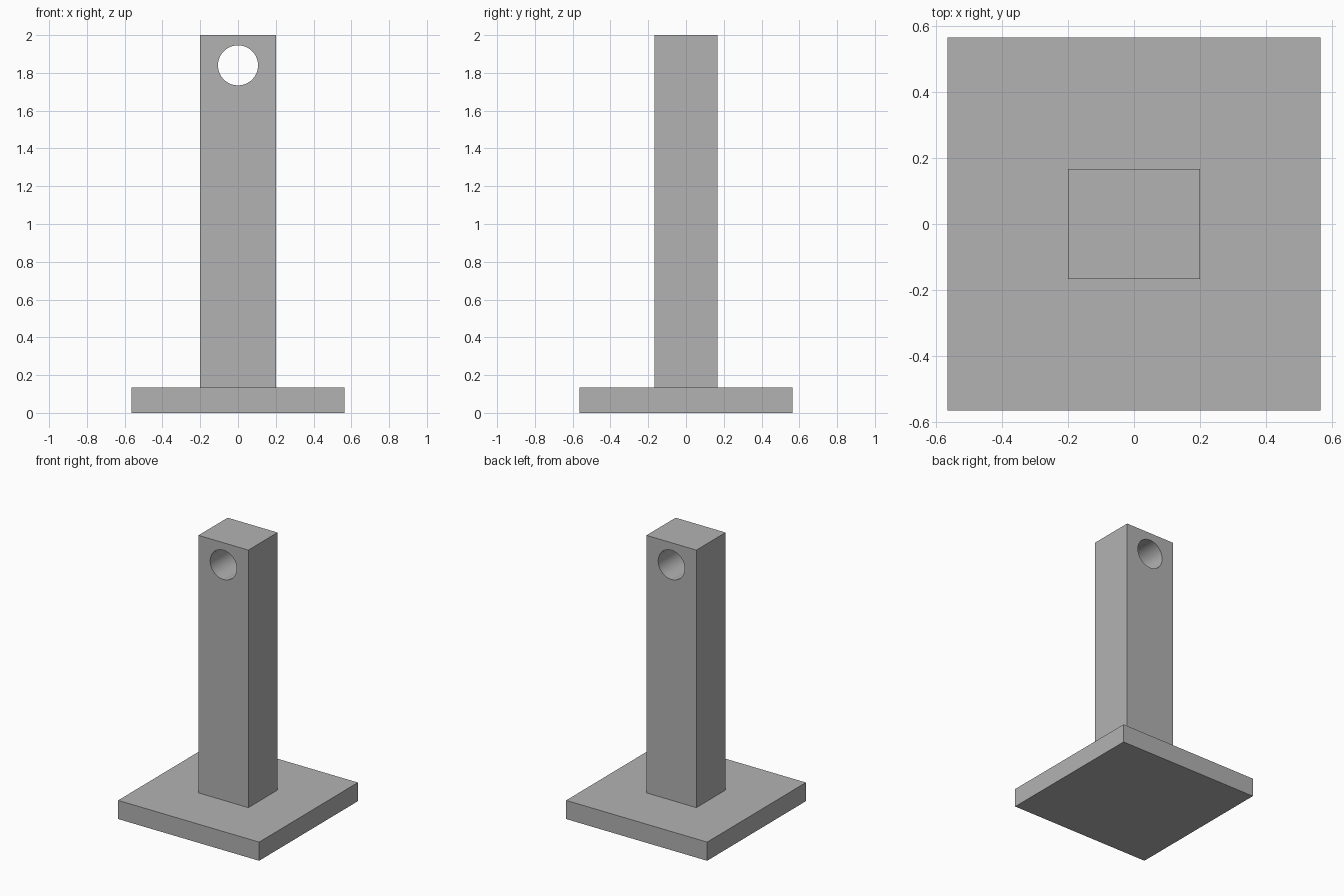
import bpy
import math

cube = bpy.data.objects.get("Cube")
if cube:
    bpy.data.objects.remove(cube, do_unlink=True)

BASE_HEIGHT = 0.135
TOP = 2.0

# Single plain grey
grey = bpy.data.materials.new("plain_grey")
grey.use_nodes = True
colour = (0.448, 0.448, 0.448, 1)
grey.diffuse_color = colour
grey.node_tree.nodes["Principled BSDF"].inputs["Base Color"].default_value = colour


def box(name, width, depth, bottom, top):
    bpy.ops.mesh.primitive_cube_add(size=1, location=(0, 0, (bottom + top) / 2))
    obj = bpy.context.object
    obj.name = name
    obj.scale = (width, depth, top - bottom)
    bpy.ops.object.transform_apply(location=False, rotation=False, scale=True)
    obj.data.materials.append(grey)
    return obj


# Square base plate and upright post
box("base_plate", 1.13, 1.13, 0, BASE_HEIGHT)
post = box("post", 0.4, 0.334, BASE_HEIGHT, TOP)

# Round hole through the post, front to back
bpy.ops.mesh.primitive_cylinder_add(vertices=64, radius=0.106, depth=1,
                                    location=(0, 0, 1.84),
                                    rotation=(math.pi / 2, 0, 0))
cutter = bpy.context.object
cutter.name = "hole_cutter"
cutter.hide_render = True
cutter.data.materials.append(grey)

hole = post.modifiers.new("hole", "BOOLEAN")
hole.operation = "DIFFERENCE"
hole.solver = "EXACT"
hole.object = cutter

bpy.ops.object.select_all(action="DESELECT")
post.select_set(True)
bpy.context.view_layer.objects.active = post
bpy.ops.object.modifier_apply(modifier=hole.name)
bpy.data.objects.remove(cutter, do_unlink=True)

# Smooth hole wall, crisp box edges
bpy.ops.object.shade_smooth_by_angle(angle=math.radians(30))
